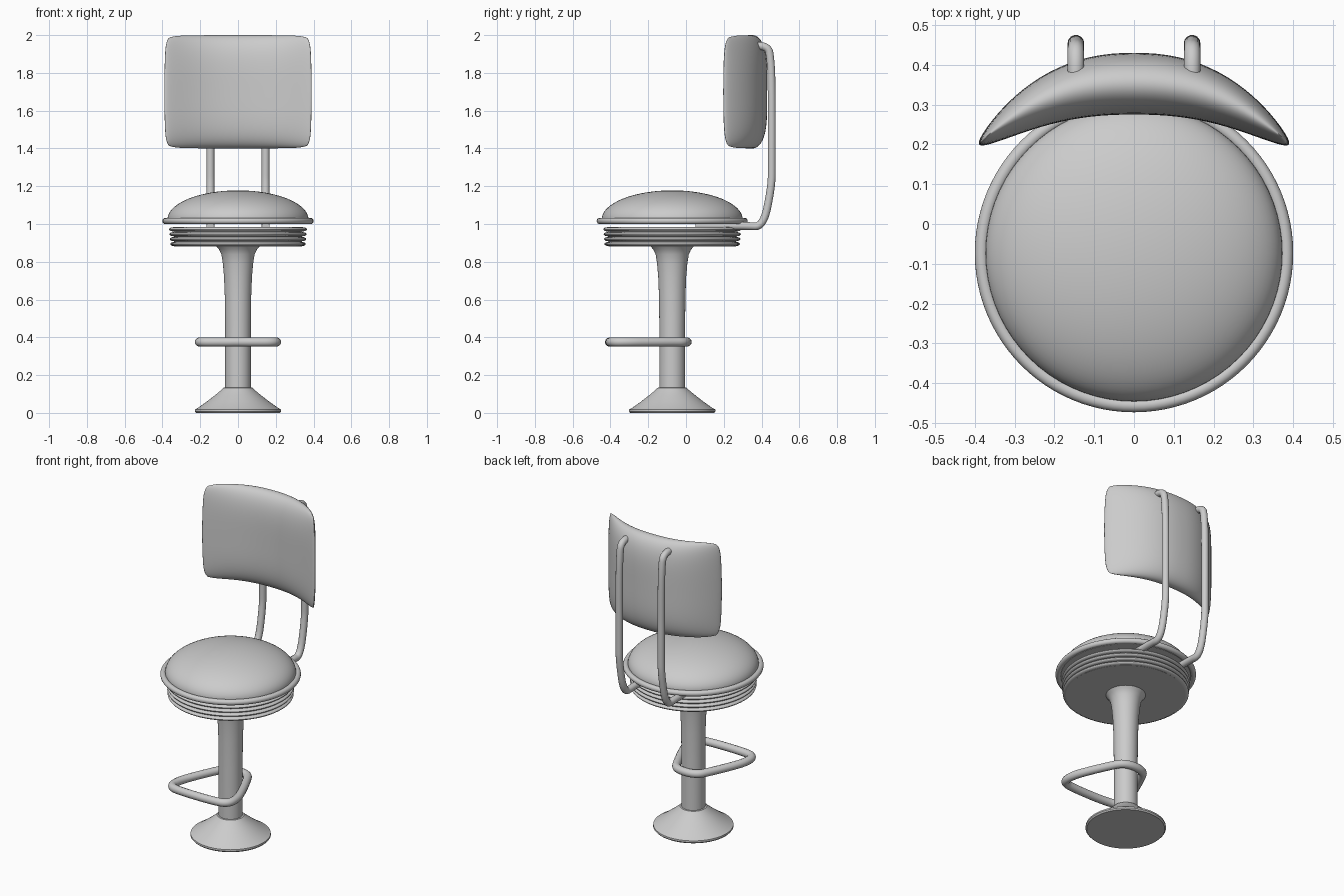
import bpy, bmesh
from math import sin, cos, pi, radians

if "Cube" in bpy.data.objects:
    bpy.data.objects.remove(bpy.data.objects["Cube"])

CY = -0.073  # pedestal axis


def finish(name, bm, angle=35):
    bmesh.ops.remove_doubles(bm, verts=bm.verts, dist=1e-5)
    bmesh.ops.recalc_face_normals(bm, faces=bm.faces)
    me = bpy.data.meshes.new(name)
    bm.to_mesh(me)
    bm.free()
    ob = bpy.data.objects.new(name, me)
    bpy.context.collection.objects.link(ob)
    bpy.ops.object.select_all(action='DESELECT')
    ob.select_set(True)
    bpy.context.view_layer.objects.active = ob
    bpy.ops.object.shade_smooth_by_angle(angle=radians(angle))
    return ob


def lathe(name, profile, steps=72):
    bm = bmesh.new()
    vs = [bm.verts.new((r, CY, z)) for r, z in profile]
    es = [bm.edges.new(p) for p in zip(vs, vs[1:])]
    bmesh.ops.spin(bm, geom=vs + es, cent=(0, CY, 0), axis=(0, 0, 1),
                   angle=2 * pi, steps=steps, use_merge=True)
    return finish(name, bm)


def tube(name, pts, radius, cyclic=False):
    cu = bpy.data.curves.new(name, 'CURVE')
    cu.dimensions = '3D'
    sp = cu.splines.new('NURBS')
    sp.points.add(len(pts) - 1)
    for p, co in zip(sp.points, pts):
        p.co = (*co, 1)
    sp.order_u = 3
    sp.use_cyclic_u = cyclic
    sp.use_endpoint_u = not cyclic
    sp.resolution_u = 8
    cu.bevel_depth = radius
    cu.bevel_resolution = 5
    cu.use_fill_caps = True
    ob = bpy.data.objects.new(name, cu)
    bpy.context.collection.objects.link(ob)


# floor base and column
lathe("base", [(0, 0), (.222, 0), (.229, .008), (.228, .018), (.21, .028), (.165, .06),
               (.12, .095), (.09, .12), (.077, .133), (.06, .135)])
lathe("column", [(.068, .1), (.068, .45), (.07, .62), (.074, .72), (.08, .79),
                 (.088, .84), (.1, .865), (.113, .88), (.113, .89)])

# ribbed seat band
band = [(0, .88), (.34, .88)]
for i in range(4):
    zc = .894 + i * .026
    for k in range(9):
        t = -pi / 2 + pi * k / 8
        band.append((.337 + .006 * i / 3 + .022 * cos(t), zc + .011 * sin(t)))
    band.append((.34, zc + .013))
band.append((0, .985))
lathe("ribbed_band", band)

# domed cushion and its trim ring
dome = [(0, 1.003), (.37, 1.003), (.373, 1.02)]
dome += [(.373 * cos(t), 1.025 + .153 * sin(t)) for t in [pi / 2 * k / 20 for k in range(20)]]
lathe("seat_cushion", dome + [(0, 1.178)])
lathe("seat_trim", [(.383 + .017 * cos(2 * pi * k / 16), 1.016 + .017 * sin(2 * pi * k / 16))
                    for k in range(17)], 96)

# foot ring looping behind the column
half = [(.07, .006), (.115, -.08), (.165, -.19), (.207, -.3), (.2, -.39), (.1, -.405)]
ring = [(x, y, .375) for x, y in half] + [(-x, y, .375) for x, y in reversed(half)]
tube("foot_ring", ring, .024, True)

# back supports
path = [(.05, .99), (.25, .99), (.32, .99), (.41, .985), (.453, 1.2), (.454, 1.3),
        (.454, 1.75), (.448, 1.87), (.435, 1.945), (.375, 1.943)]
for side, sx in (("left", -1), ("right", 1)):
    tube("back_support_" + side, [(sx * .146, y, z) for y, z in path], .021)

# curved padded backrest
NU, NV = 44, 36
bm = bmesh.new()
for s in (-1, 1):
    rows = []
    for j in range(NV + 1):
        v = sin(-pi / 2 + pi * j / NV)
        row = []
        for i in range(NU + 1):
            u = sin(-pi / 2 + pi * i / NU)
            x = .39 * u * (1 - .02 * v ** 2 - .04 * v ** 12)
            z = 1.7 + .3 * v * (1 - .01 * u ** 2 - .04 * u ** 12)
            front = .275 - .9 * abs(x) ** 2.3
            rear = .43 - 1.7 * abs(x) ** 2.3
            puff = (max(0, 1 - v ** 4) * max(0, 1 - u ** 8)) ** .5
            y = (front + rear) / 2 + s * (rear - front) / 2 * puff
            row.append(bm.verts.new((x, y, z)))
        rows.append(row)
    for a, b in zip(rows, rows[1:]):
        for i in range(NU):
            bm.faces.new((a[i], a[i + 1], b[i + 1], b[i]))
finish("backrest", bm, 60)
